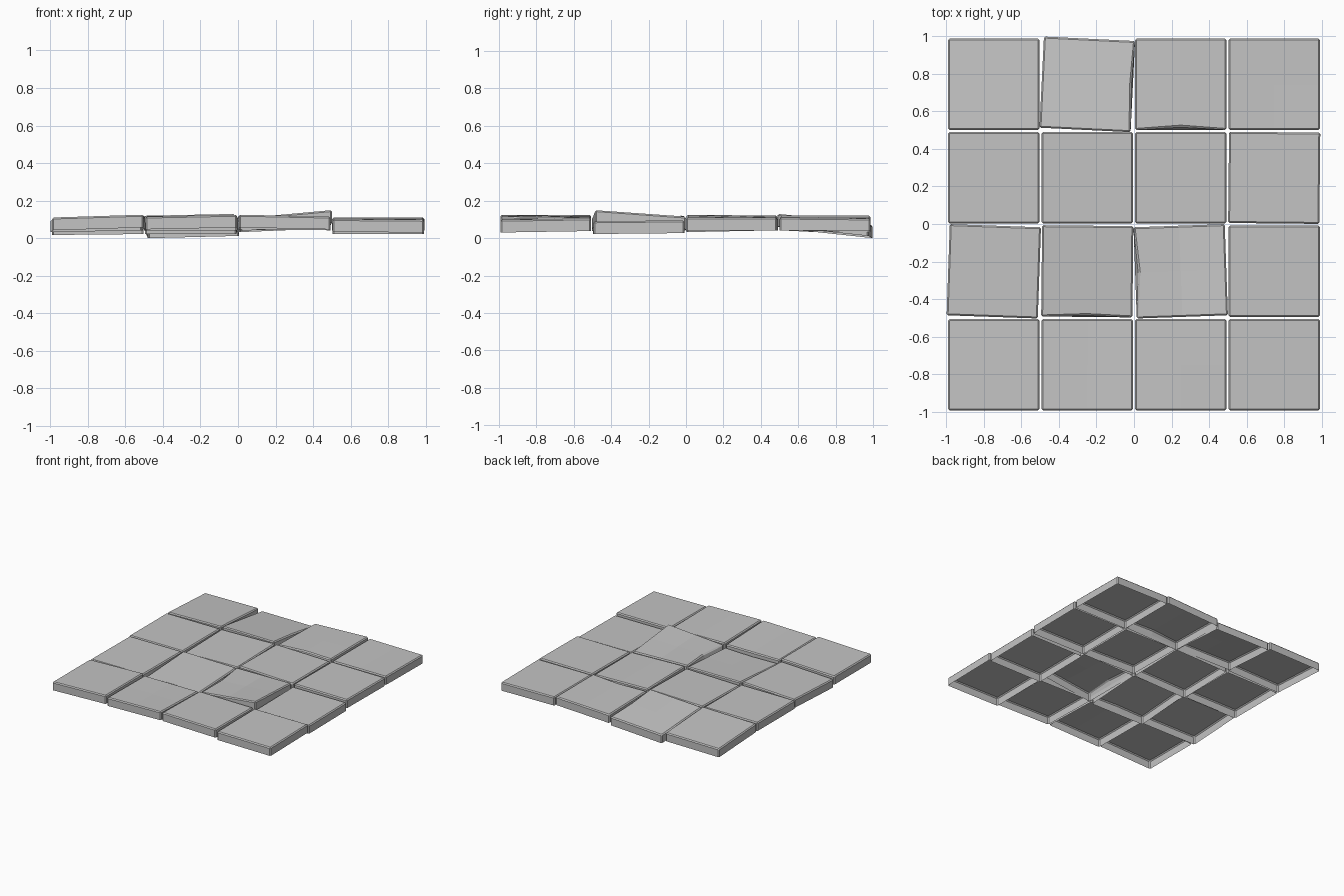
import bpy, bmesh, math
from mathutils import Matrix, Vector

if "Cube" in bpy.data.objects:
    bpy.data.objects.remove(bpy.data.objects["Cube"])

stone = bpy.data.materials.new("stone_grey")
stone.use_nodes = True
COLOUR = (0.55, 0.55, 0.55, 1)
stone.diffuse_color = COLOUR
stone.node_tree.nodes["Principled BSDF"].inputs["Base Color"].default_value = COLOUR

PITCH, SIZE, BOTTOM, THICK, SHIFT_Y = 0.498, 0.486, 0.042, 0.068, -0.003

# Corner lifts in hundredths: front left, front right, back right, back left
FLAT = (0, 0, 0, 0)
LIFTS = [
    [(0, 1.5, 1.5, 0), (0.5, 1.5, 0, 0), (1.5, 0.5, 0, 0.5), (-0.8, -1.2, -0.4, -0.4)],
    [(-1, 0, 1, 0), (-2, -2, 0.5, 1), (-0.5, 4, 0.5, 1), (-2, -2, -1.5, -1.5)],
    [FLAT, (-1, 0, 1, 0), (1.5, 0, 0, 1), FLAT],
    [(0, 1, -2, -2.5), (1, 2, -3, -4.2), (0, 1, 1, -1), (0, 0, -0.5, 0)],
]
# Small twists in degrees, and chipped side midpoints (direction, depth), by (column, row)
TWIST = {(0, 1): -2, (1, 1): -0.6, (2, 1): 2, (1, 3): -2.8, (3, 2): -0.6}
DENT = {(1, 1): ((0, -1), 0.01), (2, 3): ((0, -1), 0.018),
        (2, 1): ((-1, 0), 0.02), (1, 3): ((1, 0), 0.01)}


def make_tile(col, row):
    bm = bmesh.new()
    bmesh.ops.create_cube(bm, size=2)
    # Hollow underside
    under = [f for f in bm.faces if f.normal.z < -0.5]
    bmesh.ops.delete(bm, geom=under, context="FACES_ONLY")
    bmesh.ops.subdivide_edges(bm, edges=bm.edges[:], cuts=1, use_grid_fill=True)
    a, b, c, d = (h / 100 for h in LIFTS[row][col])
    side, depth = DENT.get((col, row), ((0, 0), 0))
    for v in bm.verts:
        u, w, h = v.co
        s, t = (u + 1) / 2, (w + 1) / 2
        lift = (a * (1 - s) + b * s) * (1 - t) + (d * (1 - s) + c * s) * t
        pull = depth if h > 0.5 and (round(u), round(w)) == side else 0
        v.co = Vector((u * SIZE / 2 - side[0] * pull,
                       w * SIZE / 2 - side[1] * pull,
                       BOTTOM + THICK * (h + 1) / 2 + lift))
    turn = Matrix.Rotation(math.radians(TWIST.get((col, row), 0)), 4, "Z")
    bmesh.ops.transform(bm, matrix=turn, verts=bm.verts)
    mesh = bpy.data.meshes.new("floor_tile")
    bm.to_mesh(mesh)
    bm.free()
    mesh.materials.append(stone)
    tile = bpy.data.objects.new(f"floor_tile_{row + 1}_{col + 1}", mesh)
    tile.location = ((col - 1.5) * PITCH, (row - 1.5) * PITCH + SHIFT_Y, 0)
    bpy.context.collection.objects.link(tile)
    # Softly worn edges
    bevel = tile.modifiers.new("worn_edges", "BEVEL")
    bevel.width = 0.008
    bevel.segments = 1
    bevel.limit_method = "ANGLE"
    bevel.angle_limit = math.radians(40)


for row in range(4):
    for col in range(4):
        make_tile(col, row)
